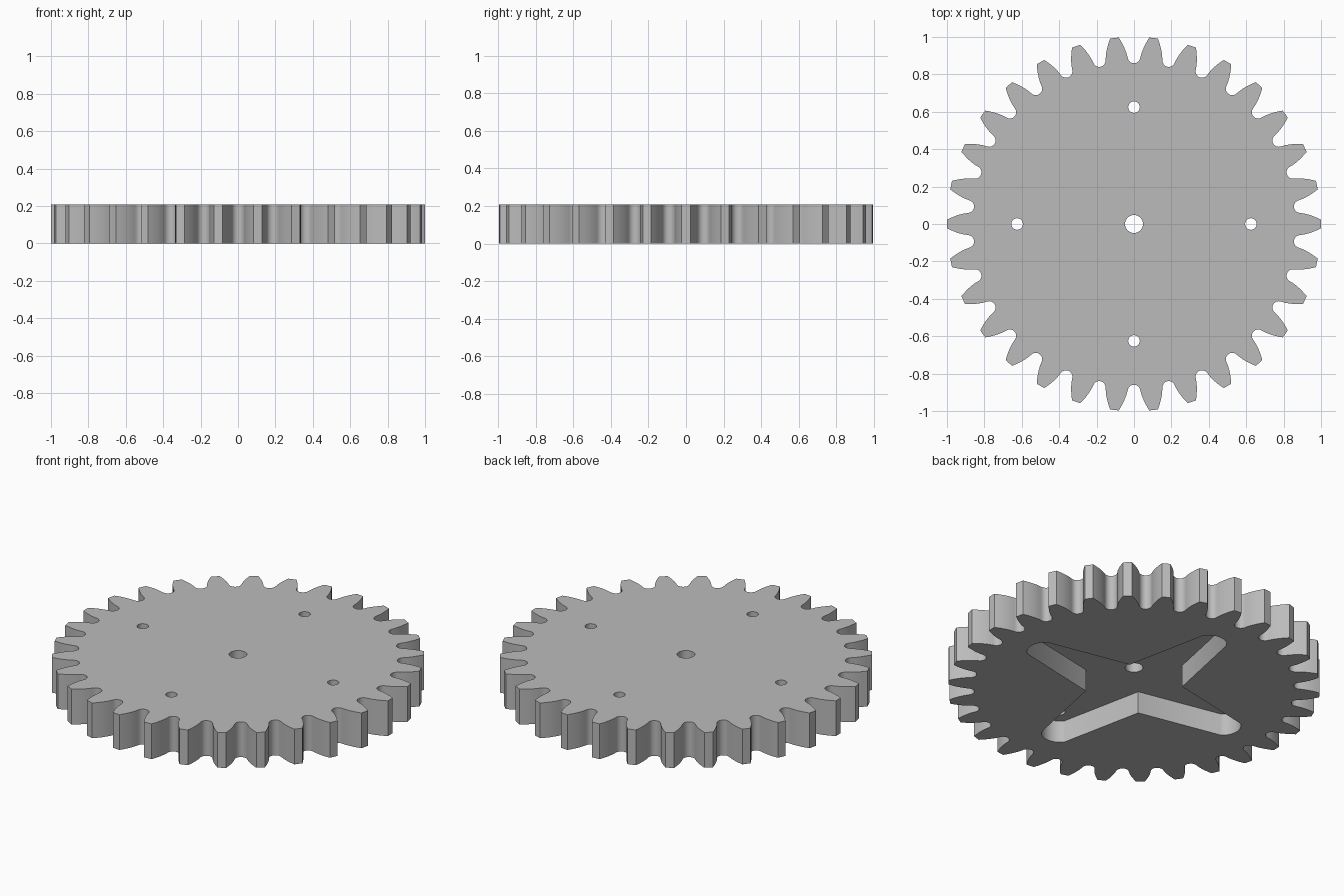
import bpy, bmesh
from math import pi, sin, cos, tan, acos, radians
from mathutils import Matrix, Vector

cube = bpy.data.objects.get("Cube")
if cube:
    bpy.data.objects.remove(cube)

TEETH, HEIGHT, FLOOR = 30, 0.209, 0.131
MODULE = 2 / (TEETH + 2)
PITCH_R = MODULE * TEETH / 2
ROOT_R = PITCH_R - 1.25 * MODULE
PRESSURE = radians(20)
BASE_R = PITCH_R * cos(PRESSURE)

grey = bpy.data.materials.new("plain_grey")
grey.use_nodes = True
colour = (0.5, 0.5, 0.5, 1)
grey.diffuse_color = colour
grey.node_tree.nodes["Principled BSDF"].inputs["Base Color"].default_value = colour


def polar(r, a):
    return Vector((r * cos(a), r * sin(a)))


def prism(name, outline, z0, z1):
    """Extrude a closed 2D outline between two heights."""
    bm = bmesh.new()
    face = bm.faces.new([bm.verts.new((p[0], p[1], z0)) for p in outline])
    top = bmesh.ops.extrude_face_region(bm, geom=[face])["geom"]
    bmesh.ops.translate(bm, vec=(0, 0, z1 - z0),
                        verts=[v for v in top if isinstance(v, bmesh.types.BMVert)])
    bmesh.ops.recalc_face_normals(bm, faces=bm.faces)
    mesh = bpy.data.meshes.new(name)
    bm.to_mesh(mesh)
    bm.free()
    mesh.materials.append(grey)
    obj = bpy.data.objects.new(name, mesh)
    bpy.context.collection.objects.link(obj)
    return obj


def circle(x, y, r, n=32):
    return [Vector((x, y)) + polar(r, 2 * pi * i / n) for i in range(n)]


def half_tooth(r):
    """Half the angular thickness of an involute tooth at radius r."""
    inv = lambda a: tan(a) - a
    return pi / (2 * TEETH) + inv(PRESSURE) - inv(acos(min(1, BASE_R / r)))


# One tooth (both flanks) followed by its round-bottomed valley
step = 2 * pi / TEETH
round_r = 0.034
round_c = ROOT_R + round_r
radii = [round_c + (1 - round_c) * i / 6 for i in range(7)]
tooth = [polar(r, -half_tooth(r)) for r in radii]
tooth += [polar(r, half_tooth(r)) for r in reversed(radii)]
valley_mid = polar(round_c, step / 2)
tooth += [valley_mid + polar(round_r, step / 2 - pi / 2 - pi * i / 10) for i in range(1, 10)]
outline = [Matrix.Rotation(step * k, 2) @ p for k in range(TEETH) for p in tooth]
gear = prism("gear_wheel", outline, 0, HEIGHT)

# Cross-shaped pocket underneath: four tapering arms with round ends
corner, arm_c, arm_r = 0.184, 0.62, 0.10
lean = Vector((arm_c - corner, -corner))
swing = pi / 2 - (acos(arm_r / lean.length) - (pi - Vector((1, 0)).angle(Vector((-lean.x, -lean.y)))))
swing = pi / 2 - swing
arm = [Vector((arm_c, 0)) + polar(arm_r, -swing + 2 * swing * i / 16) for i in range(17)]
arm.append(Vector((corner, corner)))
cross = [Matrix.Rotation(pi / 2 * k, 2) @ p for k in range(4) for p in arm]
cutters = [prism("cross_pocket_cutter", cross, -0.1, FLOOR)]

# Centre bore and four screw holes
cutters.append(prism("bore_cutter", circle(0, 0, 0.048), -0.2, 0.4))
for k in range(4):
    x, y = polar(0.625, pi / 2 * k)
    cutters.append(prism("screw_hole_cutter", circle(x, y, 0.031, 24), -0.2, 0.4))

bpy.context.view_layer.objects.active = gear
gear.select_set(True)
for cutter in cutters:
    mod = gear.modifiers.new("cut", "BOOLEAN")
    mod.operation, mod.solver, mod.object = "DIFFERENCE", "EXACT", cutter
    bpy.ops.object.modifier_apply(modifier=mod.name)
    bpy.data.objects.remove(cutter)

bpy.ops.object.shade_smooth_by_angle(angle=radians(30))
